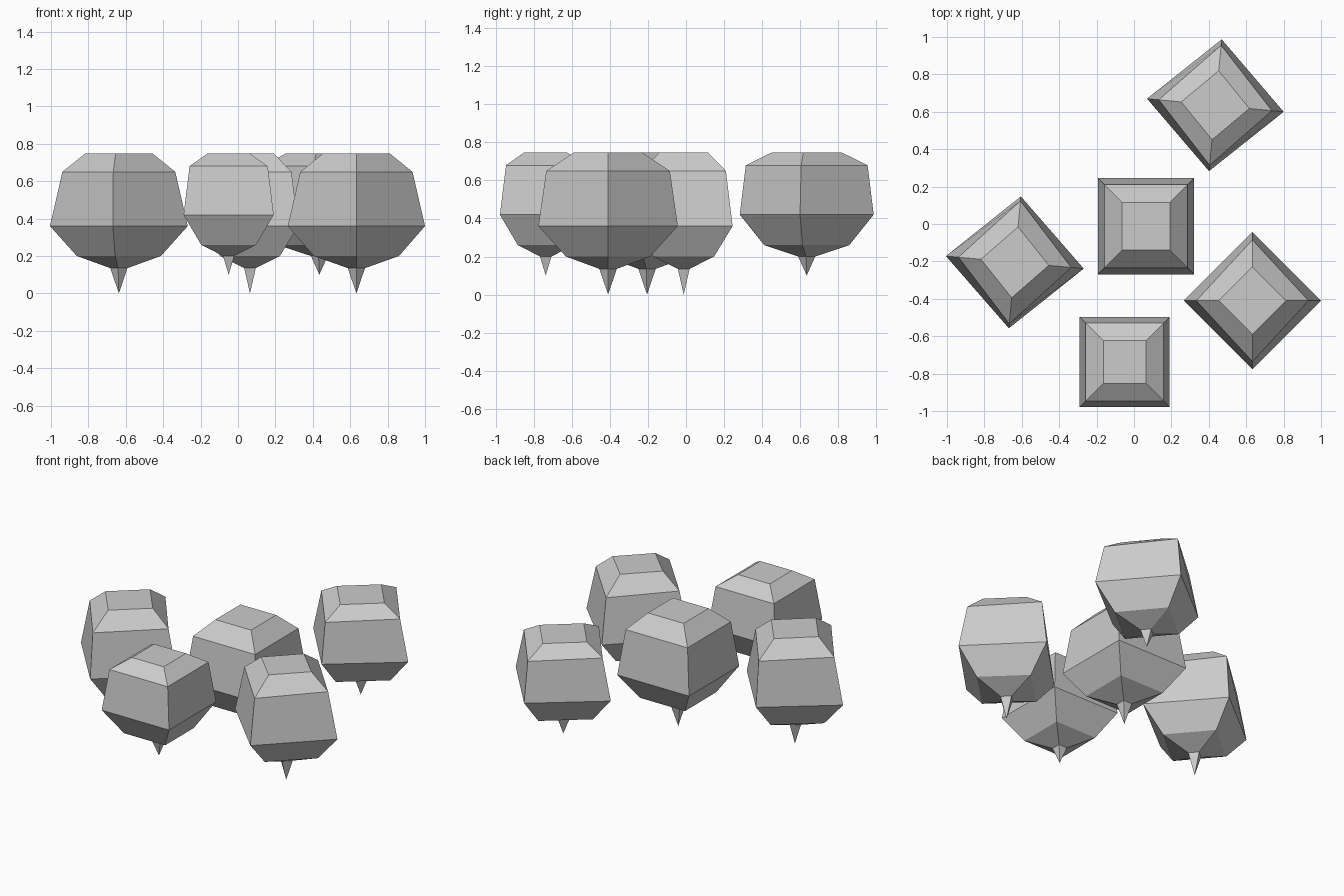
import bpy
import bmesh
from math import cos, sin, radians, sqrt

if "Cube" in bpy.data.objects:
    bpy.data.objects.remove(bpy.data.objects["Cube"])

R2 = sqrt(2)


def faceted_body(name, centre, angle, rings, tip):
    """Stack of four-cornered rings (rx, ry, z), flat top, closed to a spike tip."""
    bm = bmesh.new()
    c, s = cos(radians(angle)), sin(radians(angle))
    loops = []
    for rx, ry, z in rings:
        corners = [(rx, 0), (0, ry), (-rx, 0), (0, -ry)]
        loops.append([bm.verts.new((x * c - y * s, x * s + y * c, z)) for x, y in corners])
    bm.faces.new(loops[0])
    for up, low in zip(loops, loops[1:]):
        for i in range(4):
            j = (i + 1) % 4
            bm.faces.new((up[i], low[i], low[j], up[j]))
    point = bm.verts.new((0, 0, tip))
    for i in range(4):
        bm.faces.new((loops[-1][i], point, loops[-1][(i + 1) % 4]))
    bmesh.ops.recalc_face_normals(bm, faces=bm.faces)
    mesh = bpy.data.meshes.new(name)
    bm.to_mesh(mesh)
    bm.free()
    obj = bpy.data.objects.new(name, mesh)
    obj.location = (centre[0], centre[1], 0)
    bpy.context.collection.objects.link(obj)


def square(rings):
    """Half-widths to corner radii for bodies turned 45 degrees."""
    return [(h * R2, h * R2, z) for h, z in rings]


# tall bodies
faceted_body("centre_crystal", (0.064, -0.012), 45, square(
    [(0.128, 0.747), (0.222, 0.65), (0.257, 0.36), (0.16, 0.20), (0.031, 0.135)]), 0.0)
faceted_body("left_crystal", (-0.637, -0.205), -5.2,
             [(0.182, 0.19, 0.747), (0.303, 0.33, 0.65), (0.37, 0.354, 0.36),
              (0.226, 0.222, 0.20), (0.046, 0.046, 0.135)], 0.0)
faceted_body("right_crystal", (0.633, -0.41), 0,
             [(0.18, 0.18, 0.747), (0.30, 0.325, 0.65), (0.367, 0.367, 0.36),
              (0.228, 0.222, 0.20), (0.046, 0.046, 0.135)], 0.0)

# shorter bodies
faceted_body("front_crystal", (-0.05, -0.738), 45, square(
    [(0.114, 0.747), (0.209, 0.68), (0.241, 0.42), (0.147, 0.26), (0.03, 0.20)]), 0.10)
faceted_body("back_crystal", (0.435, 0.635), -5.5,
             [(0.183, 0.185, 0.747), (0.304, 0.322, 0.68), (0.367, 0.354, 0.42),
              (0.228, 0.225, 0.26), (0.045, 0.045, 0.20)], 0.10)
